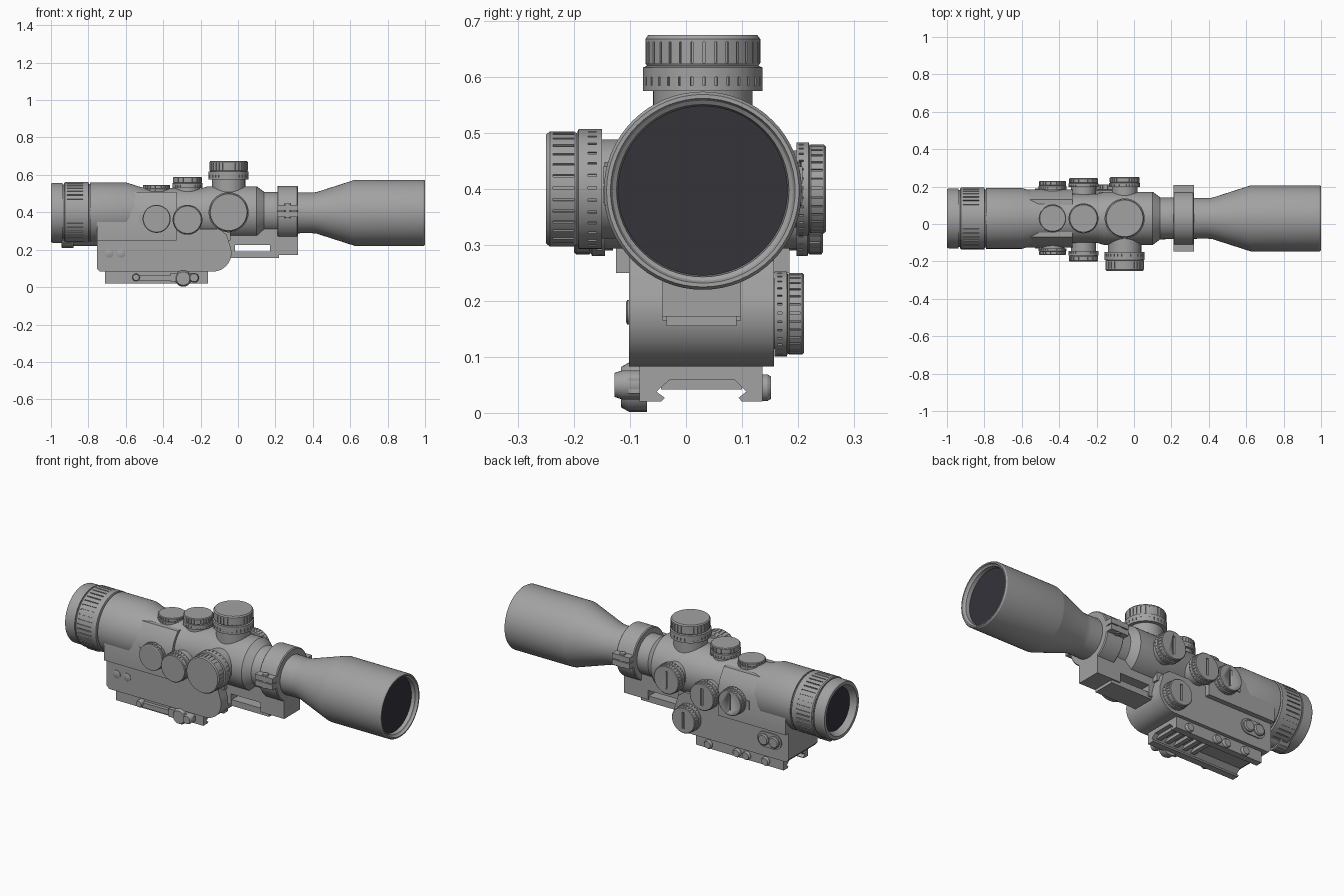
import bpy, bmesh, math
from mathutils import Matrix

if "Cube" in bpy.data.objects:
    bpy.data.objects.remove(bpy.data.objects["Cube"], do_unlink=True)

CY, CZ = 0.03, 0.397   # optical axis


def material(name, colour):
    m = bpy.data.materials.new(name)
    m.use_nodes = True
    m.diffuse_color = colour
    m.node_tree.nodes["Principled BSDF"].inputs["Base Color"].default_value = colour
    return m


GREY = material("matte grey", (0.36, 0.36, 0.36, 1))
GLASS = material("dark glass", (0.035, 0.033, 0.042, 1))


def finish(name, bm, mat=GREY):
    bmesh.ops.remove_doubles(bm, verts=bm.verts, dist=0.00005)
    bmesh.ops.recalc_face_normals(bm, faces=bm.faces)
    me = bpy.data.meshes.new(name)
    bm.to_mesh(me)
    bm.free()
    me.materials.append(mat)
    ob = bpy.data.objects.new(name, me)
    bpy.context.collection.objects.link(ob)
    bpy.ops.object.select_all(action='DESELECT')
    ob.select_set(True)
    bpy.context.view_layer.objects.active = ob
    bpy.ops.object.shade_smooth_by_angle(angle=math.radians(30))
    return ob


def place(axis, t, u, v):
    return {'x': (t, u, v), 'y': (u, t, v), 'z': (u, v, t)}[axis]


def lathe(name, axis, centre, profile, notches=0, mat=GREY, seg=64):
    """Turn (position, radius[, groove depth]) rows around an axis."""
    if notches:
        step = math.tau / notches
        spokes = [(i * step + f * step, cut) for i in range(notches)
                  for f, cut in ((0, 0), (0, 1), (.2, 1), (.2, 0), (.6, 0))]
    else:
        spokes = [(i * math.tau / seg, 0) for i in range(seg)]
    bm = bmesh.new()
    rows = []
    for t, r, *depth in profile:
        d = depth[0] if depth else 0
        rows.append([bm.verts.new(place(axis, t, centre[0] + (r - d * c) * math.cos(a),
                                        centre[1] + (r - d * c) * math.sin(a)))
                     for a, c in spokes])
    n = len(spokes)
    for low, high in zip(rows, rows[1:]):
        for i in range(n):
            j = (i + 1) % n
            bm.faces.new((low[i], low[j], high[j], high[i]))
    bm.faces.new(rows[0])
    bm.faces.new(rows[-1])
    return finish(name, bm, mat)


def box(name, x, y, z):
    bm = bmesh.new()
    size = [b - a for a, b in (x, y, z)]
    mid = [(a + b) / 2 for a, b in (x, y, z)]
    bmesh.ops.create_cube(bm, size=1, matrix=Matrix.Translation(mid) @ Matrix.Diagonal((*size, 1)))
    return finish(name, bm)


def prism(name, axis, points, a, b):
    bm = bmesh.new()
    ends = [[bm.verts.new(place(axis, t, u, v)) for u, v in points] for t in (a, b)]
    for e in ends:
        bm.faces.new(e)
    n = len(points)
    for i in range(n):
        j = (i + 1) % n
        bm.faces.new((ends[0][i], ends[0][j], ends[1][j], ends[1][i]))
    return finish(name, bm)


def arc(cx, cz, r, start, end, n=12):
    return [(cx + r * math.cos(math.radians(start + (end - start) * i / n)),
             cz + r * math.sin(math.radians(start + (end - start) * i / n))) for i in range(n + 1)]


def knob(name, axis, centre, root, base, top, r, notches=30, slot=False):
    """Stem, collar and ribbed cap, with an optional coin slot in the cap."""
    h = top - base
    cap, d = r * 0.96, 0.004
    rows = [(0, r), (.1, r), (.1, r, d), (.25, r, d), (.25, r), (.42, r), (.45, cap * .97), (.5, cap),
            (.5, cap, d), (.88, cap, d), (.88, cap), (.93, cap), (1, cap * .95)]
    profile = [(root, r * .83), (base, r * .83)] + [(base + h * f, *rest) for f, *rest in rows]
    ob = lathe(name, axis, centre, profile, notches)
    if slot:
        x, z = centre
        cutter = box("slot_cutter", (x - .007, x + .007), (top - .012, top + .02), (z - r * .6, z + r * .6))
        cutter.hide_render = True
        mod = ob.modifiers.new("slot", 'BOOLEAN')
        mod.operation, mod.object, mod.solver = 'DIFFERENCE', cutter, 'EXACT'
        bpy.context.view_layer.objects.active = ob
        bpy.ops.object.modifier_apply(modifier="slot")
        bpy.data.objects.remove(cutter, do_unlink=True)


def button(name, x, z, r, y0, y1):
    edge = y0 + (y1 - y0) * .7
    lathe(name, 'y', (x, z), [(y0, r), (edge, r), (y1, r * .82)], seg=24)


# Main optical tube, eyepiece to objective
AX = (CY, CZ)
lathe("main_tube", 'x', AX, [
    (-.79, .15), (-.79, .163), (-.6, .163), (-.51, .135), (-.2, .13), (-.16, .142), (.1, .142),
    (.14, .112), (.39, .108), (.42, .111), (.62, .175), (.63, .177), (.992, .177), (1, .172),
    (1, .165), (.99, .161), (.985, .154), (.96, .151)])
lathe("objective_lens", 'x', AX, [(.958, .152), (.964, .152)], mat=GLASS)
lathe("eyepiece_ring", 'x', AX, [
    (-.93, .15), (-.93, .16), (-.925, .165), (-.915, .165), (-.915, .165, .006), (-.83, .165, .006),
    (-.83, .165), (-.8, .165), (-.797, .155), (-.785, .155)], 40)
lathe("eyepiece_end", 'x', AX, [
    (-.92, .153), (-.937, .153), (-.937, .16), (-.992, .16), (-1, .155), (-1, .138), (-.962, .118)])
lathe("eyepiece_lens", 'x', AX, [(-.966, .12), (-.96, .12)], mat=GLASS)

# Focus wheel below the eyepiece
lathe("focus_wheel", 'x', (CY, .272), [
    (-.945, .056), (-.94, .062), (-.935, .062), (-.935, .062, .004), (-.89, .062, .004), (-.89, .062),
    (-.88, .062), (-.88, .052), (-.75, .052)], 20)

# Adjustment turrets: upper, right and left of each group
for tag, x, r, side_z, top, right, left in (
        ("main", -.05, .107, .40, (.575, .675), (-.15, -.25), (.197, .25)),
        ("middle", -.27, .08, .36, (.53, .59), (-.145, -.2), (.197, .245)),
        ("rear", -.435, .075, .365, (.51, .547), (-.13, -.165), (.185, .23))):
    knob(tag + "_top_turret", 'z', (x, CY), CZ, *top, r)
    knob(tag + "_right_turret", 'y', (x, side_z), CY, *right, r)
    knob(tag + "_left_turret", 'y', (x, side_z), CY, *left, min(r, .083), slot=True)
knob("battery_cap", 'y', (-.13, .177), .1, .158, .211, .076, slot=True)

# Housing wrapped round the tube, and lower body
prism("upper_housing", 'x', [(-.125, .25), (.185, .25), (.185, .4), (.165, .46), (.13, .508),
                             (-.07, .508), (-.105, .46), (-.125, .4)], -.755, -.33)
prism("lower_body", 'y', [(-.755, .1), (-.74, .083)] + arc(-.135, .183, .1, -90, 20)
      + [(-.06, .28), (-.1, .31), (-.755, .31)], -.102, .157)
box("tube_saddle", (-.4, -.04), (-.07, .13), (.25, .34))
for y0, y1 in ((-.13, -.1), (.16, .19)):
    box("housing_latch", (-.53, -.5), (y0, y1), (.335, .385))

# Body buttons
for x in (-.69, -.625):
    button("right_screw", x, .18, .022, -.1, -.107)
    button("left_button", x + .02, .18, .032, .157, .176)
prism("button_plate", 'y', arc(-.605, .18, .043, -90, 90) + arc(-.67, .18, .043, 90, 270), .15, .163)

# Front arm with slot, and split ring
for name, x, y, z in (
        ("arm_upper_bar", (-.1, .22), (-.042, .098), (.225, .31)),
        ("arm_lower_bar", (-.1, .22), (-.035, .09), (.155, .19)),
        ("arm_rear_web", (-.1, -.015), (-.042, .098), (.165, .25)),
        ("arm_front_block", (.17, .32), (-.042, .098), (.172, .29))):
    box(name, x, y, z)
lathe("mount_ring", 'x', AX, [(.21, .1), (.21, .14), (.215, .145), (.315, .145), (.32, .14), (.32, .1)])
for side in (-1, 1):
    span = sorted((CY + side * .12, CY + side * .178))
    for z in ((.375, .405), (.41, .44)):
        box("ring_ear", (.21, .32), span, z)
    lathe("ring_screw", 'z', (.265, CY + side * .16), [(.37, .016), (.448, .016)], seg=20)

# Dovetail rail with cross bars
prism("dovetail_rail", 'x', [(-.083, .09), (-.083, .02), (-.045, .02), (-.038, .027), (-.053, .038),
                             (-.028, .06), (.086, .06), (.108, .038), (.094, .027), (.1, .02),
                             (.137, .02), (.137, .09)], -.71, -.16)
for i in range(5):
    box("rail_cross_bar", (-.43 + i * .055, -.405 + i * .055), (-.045, .1), (.042, .065))

# Clamp lever and rail screws
box("clamp_lever", (-.55, -.21), (-.103, -.08), (.035, .062))
button("clamp_knob", -.293, .046, .044, -.07, -.116)
button("clamp_pivot", -.235, .05, .026, -.08, -.128)
button("clamp_end", -.545, .052, .02, -.08, -.115)
box("clamp_link", (-.36, -.24), (-.11, -.08), (.03, .075))
for x in (-.6, -.48, -.42, -.24):
    button("rail_screw", x, .045, .024, .13, .152)
